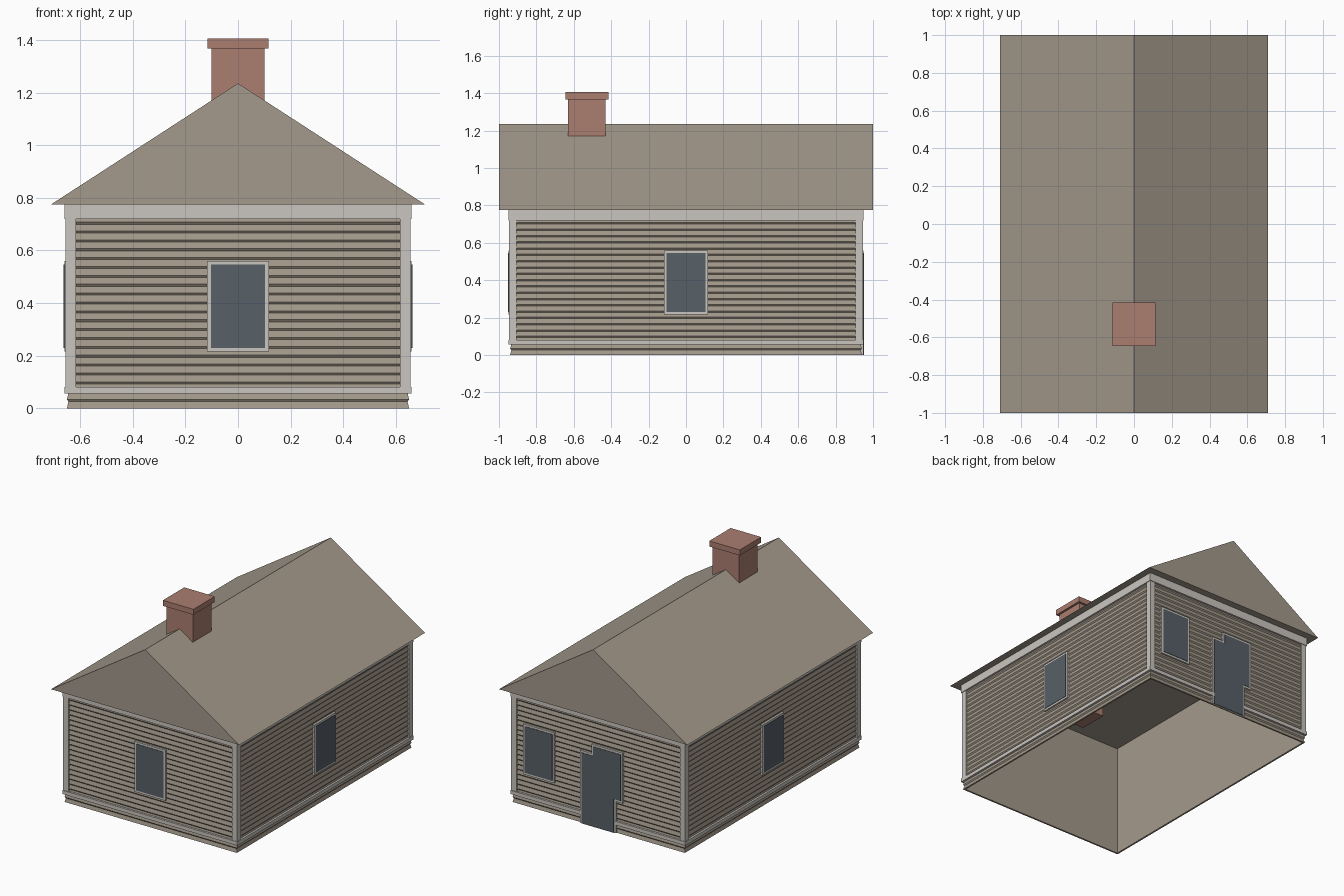
import bpy, bmesh

cube = bpy.data.objects.get("Cube")
if cube:
    bpy.data.objects.remove(cube, do_unlink=True)


def material(name, rgb):
    m = bpy.data.materials.new(name)
    m.use_nodes = True
    m.diffuse_color = (*rgb, 1)
    m.node_tree.nodes["Principled BSDF"].inputs["Base Color"].default_value = (*rgb, 1)
    return m


TAN = material("weathered_tan", (0.37, 0.32, 0.26))
TRIM = material("pale_trim", (0.59, 0.56, 0.52))
GLASS = material("dark_slate_glass", (0.095, 0.115, 0.135))
BRICK = material("brick_red", (0.41, 0.21, 0.16))

WX, WY, EAVE, RIDGE = 0.65, 0.94, 0.775, 1.235


def finish(name, bm, mat):
    bmesh.ops.recalc_face_normals(bm, faces=bm.faces)
    mesh = bpy.data.meshes.new(name)
    bm.to_mesh(mesh)
    bm.free()
    mesh.materials.append(mat)
    ob = bpy.data.objects.new(name, mesh)
    bpy.context.collection.objects.link(ob)
    return ob


def box(name, lo, hi, mat):
    bm = bmesh.new()
    bmesh.ops.create_cube(bm, size=1)
    for v in bm.verts:
        v.co = [lo[i] if v.co[i] < 0 else hi[i] for i in range(3)]
    return finish(name, bm, mat)


# Thin plate on one wall, placed by its span along the wall and its height
def plate(name, wall, u0, u1, z0, z1, out, mat):
    axis, sign = {"front": (1, -1), "back": (1, 1), "left": (0, 1), "right": (0, -1)}[wall]
    half = WY if axis else WX
    d0, d1 = sorted((sign * (half - 0.008), sign * (half + out)))
    lo, hi = ((u0, d0, z0), (u1, d1, z1)) if axis else ((d0, u0, z0), (d1, u1, z1))
    return box(name + "_" + wall, lo, hi, mat)


# Framed opening: a border plate with a darker pane standing just proud of it
def opening(name, wall, u, width, z0, z1, sill=0.014):
    w = width / 2
    plate(name + "_frame", wall, u - w, u + w, z0, z1, 0.009, TRIM)
    w -= 0.014
    plate(name + "_pane", wall, u - w, u + w, z0 + sill, z1 - 0.014, 0.012, GLASS)


# Clapboard walls: lap profile outside, smooth inside, open below
pitch = EAVE / 23
profile = []
for k in range(23):
    profile += [(0, k * pitch), (0.006, (k + 0.76) * pitch)]
profile += [(0, EAVE), (0.012, EAVE), (0.012, 0)]
bm = bmesh.new()
rings = []
for inset, z in profile:
    x, y = WX - inset, WY - inset
    rings.append([bm.verts.new((sx * x, sy * y, z))
                  for sx, sy in ((-1, -1), (1, -1), (1, 1), (-1, 1))])
for a, b in zip(rings, rings[1:] + rings[:1]):
    for i in range(4):
        j = (i + 1) % 4
        bm.faces.new((a[i], a[j], b[j], b[i]))
finish("clapboard_walls", bm, TAN)

# Gable roof: solid triangular prism
bm = bmesh.new()
ends = [[bm.verts.new((x, y, z)) for x, z in ((-0.71, EAVE), (0.71, EAVE), (0, RIDGE))]
        for y in (-1, 1)]
bm.faces.new(ends[0])
bm.faces.new(ends[1])
for i in range(3):
    j = (i + 1) % 3
    bm.faces.new((ends[0][i], ends[0][j], ends[1][j], ends[1][i]))
finish("gable_roof", bm, TAN)

# Trim boards and windows
for wall in ("front", "back", "left", "right"):
    half = WY if wall in ("left", "right") else WX
    edge = half + 0.009
    plate("frieze_board", wall, -edge, edge, 0.72, EAVE, 0.01, TRIM)
    plate("base_board", wall, -edge, edge, 0.056, 0.081, 0.01, TRIM)
    for s in (-1, 1):
        u0, u1 = sorted((s * (half - 0.034), s * (half + 0.006)))
        plate("corner_board_%s" % ("a" if s < 0 else "b"), wall, u0, u1, 0.08, 0.721, 0.006, TRIM)
    if wall != "back":
        opening("window", wall, 0, 0.234, 0.216, 0.56)

# Back wall: door, side window and the window overlapping the door
opening("side_window", "back", 0.447, 0.234, 0.216, 0.56)
opening("door_window", "back", -0.07, 0.234, 0.216, 0.56)
opening("door", "back", 0, 0.27, 0, 0.495, sill=0)

# Chimney through the ridge
box("chimney_shaft", (-0.1, -0.63, 0.6), (0.1, -0.43, 1.37), BRICK)
box("chimney_cap", (-0.115, -0.645, 1.367), (0.115, -0.415, 1.405), BRICK)
